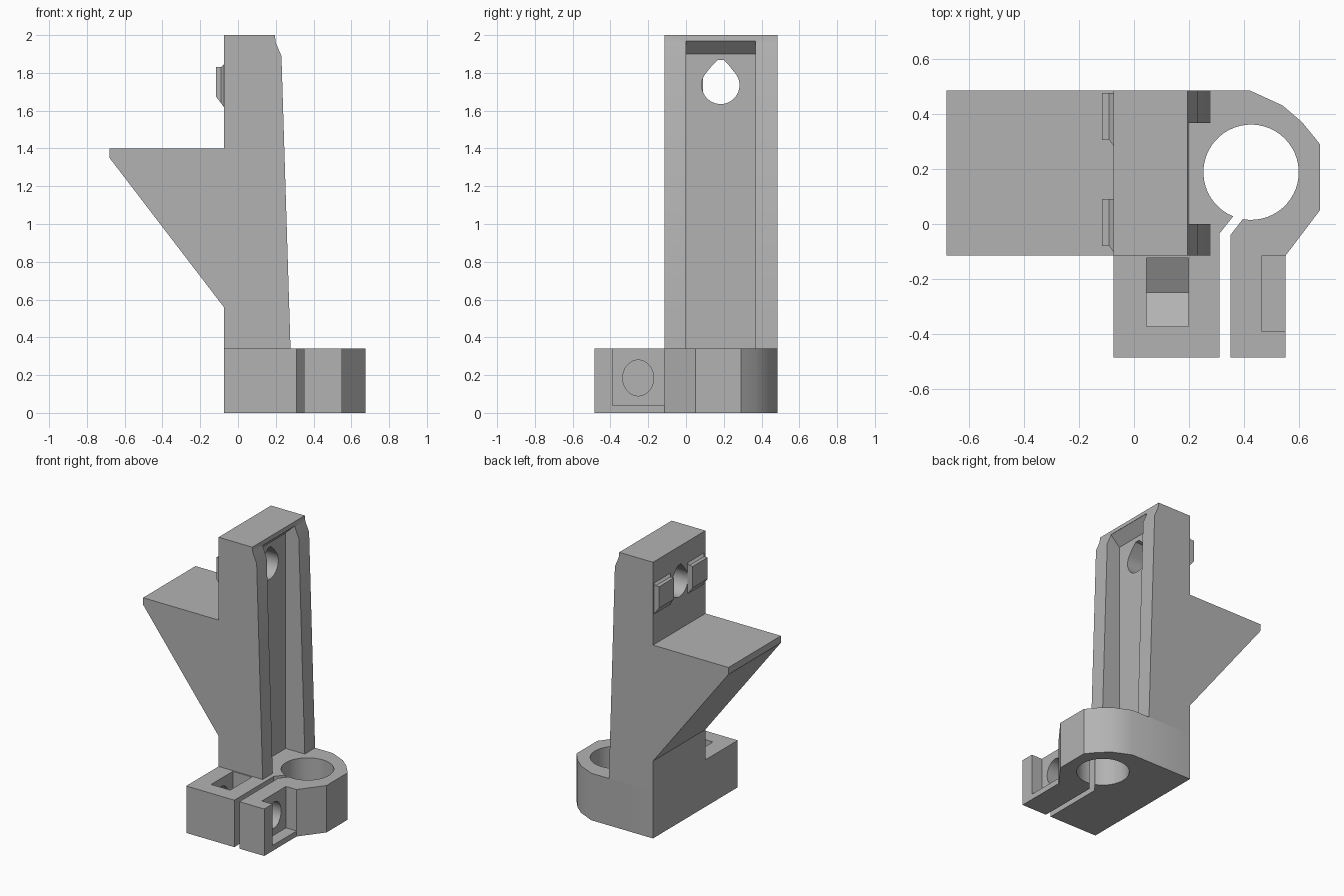
import bpy, bmesh, math
from mathutils import Vector

old = bpy.data.objects.get("Cube")
if old:
    bpy.data.objects.remove(old, do_unlink=True)

grey = bpy.data.materials.new("plain grey")
grey.use_nodes = True
COLOUR = (0.45, 0.45, 0.45, 1)
grey.diffuse_color = COLOUR
grey.node_tree.nodes["Principled BSDF"].inputs["Base Color"].default_value = COLOUR


def loft(name, rings):
    """Closed solid through a list of matching rings of 3D points."""
    bm = bmesh.new()
    loops = [[bm.verts.new(p) for p in ring] for ring in rings]
    n = len(loops[0])
    for a, b in zip(loops, loops[1:]):
        for i in range(n):
            bm.faces.new((a[i], a[(i + 1) % n], b[(i + 1) % n], b[i]))
    bm.faces.new(loops[0][::-1])
    bm.faces.new(loops[-1])
    bmesh.ops.recalc_face_normals(bm, faces=bm.faces)
    mesh = bpy.data.meshes.new(name)
    bm.to_mesh(mesh)
    bm.free()
    mesh.materials.append(grey)
    obj = bpy.data.objects.new(name, mesh)
    bpy.context.collection.objects.link(obj)
    return obj


def prism(name, outline, axis, lo, hi):
    """Extrude an outline along x, y or z; the other two axes stay in order."""
    def at(p, d):
        q = list(p)
        q.insert("xyz".index(axis), d)
        return Vector(q)
    return loft(name, [[at(p, d) for p in outline] for d in (lo, hi)])


def arc(cx, cy, r, start, end, steps):
    angles = [math.radians(start + (end - start) * i / steps) for i in range(steps + 1)]
    return [(cx + r * math.cos(a), cy + r * math.sin(a)) for a in angles]


def box(x0, y0, x1, y1):
    return [(x0, y0), (x1, y0), (x1, y1), (x0, y1)]


def cut(target, cutter):
    cutter.hide_render = True
    mod = target.modifiers.new("cut", "BOOLEAN")
    mod.operation = "DIFFERENCE"
    mod.solver = "EXACT"
    mod.object = cutter
    bpy.context.view_layer.objects.active = target
    bpy.ops.object.modifier_apply(modifier=mod.name)
    bpy.data.objects.remove(cutter, do_unlink=True)


BACK, FRONT, LEFT, DECK = 0.485, -0.115, -0.075, 0.34

# Clamp base: outline runs up the slit, around the bore and back down
outline = [(LEFT, BACK), (LEFT, -BACK), (0.31, -BACK), (0.31, -0.035)]
outline += arc(0.425, 0.188, 0.173, 248, -100, 48)
outline += [(0.35, -0.04), (0.35, -BACK), (0.55, -BACK), (0.55, FRONT),
            (0.675, 0.05), (0.675, 0.29), (0.61, 0.37), (0.54, 0.43), (0.42, BACK)]
base = prism("clamp_base", outline, "z", 0, DECK)

# Screw head recess, blind screw hole and nut slot with a V floor
cut(base, prism("head_recess", box(0.465, -0.39, 0.6, FRONT), "z", 0.04, 0.4))
hole = [(-0.253 + 0.082 * c, 0.185 + 0.095 * s) for c, s in arc(0, 0, 1, 0, 348.75, 31)]
cut(base, prism("screw_hole", hole, "x", 0.0, 0.6))
slot = [(-0.372, 0.4), (-0.372, 0.11), (-0.248, 0.04), (-0.124, 0.11), (-0.124, 0.4)]
cut(base, prism("nut_slot", slot, "x", 0.045, 0.198))

# Upright column with tapered face
column = prism("column", [(LEFT, DECK), (LEFT, 2), (0.195, 2), (0.2, 1.96),
                          (0.23, 1.89), (0.278, DECK)], "y", FRONT, BACK)
channel = [(0.125, 0.2), (0.125, 1.9), (0.197, 1.97), (0.4, 1.97), (0.4, 0.2)]
cut(column, prism("channel", channel, "y", 0, 0.367))

# Teardrop hole through the column
drop = arc(0.183, 1.735, 0.1, 145, 395, 32)
drop += [(0.183 + dy, 1.735 + dz) for dy, dz in
         ((0.045, 0.104), (0.017, 0.132), (-0.017, 0.132), (-0.045, 0.104))]
cut(column, prism("teardrop", drop, "x", -0.2, 0.3))

# Solid wedge bracket
wedge = prism("wedge_bracket", [(LEFT, 1.4), (-0.68, 1.4), (-0.68, 1.35), (LEFT, 0.56)],
              "y", FRONT, BACK)

# Two locating lugs flanking the teardrop hole
lugs = []
for side, y in (("front", -0.08), ("back", 0.305)):
    rings = []
    for x, flare, low, high in ((LEFT, 0.02, 1.62, 1.845), (-0.09, 0, 1.64, 1.83),
                                (-0.117, 0, 1.675, 1.83)):
        rings.append([(x, p, z) for p, z in box(y - flare, low, y + 0.17, high)])
    lugs.append(loft(side + "_lug", rings))

# Smooth curved walls, keep hard edges
bpy.ops.object.select_all(action="DESELECT")
for obj in [base, column, wedge] + lugs:
    obj.select_set(True)
bpy.context.view_layer.objects.active = base
bpy.ops.object.shade_smooth_by_angle(angle=math.radians(30))
